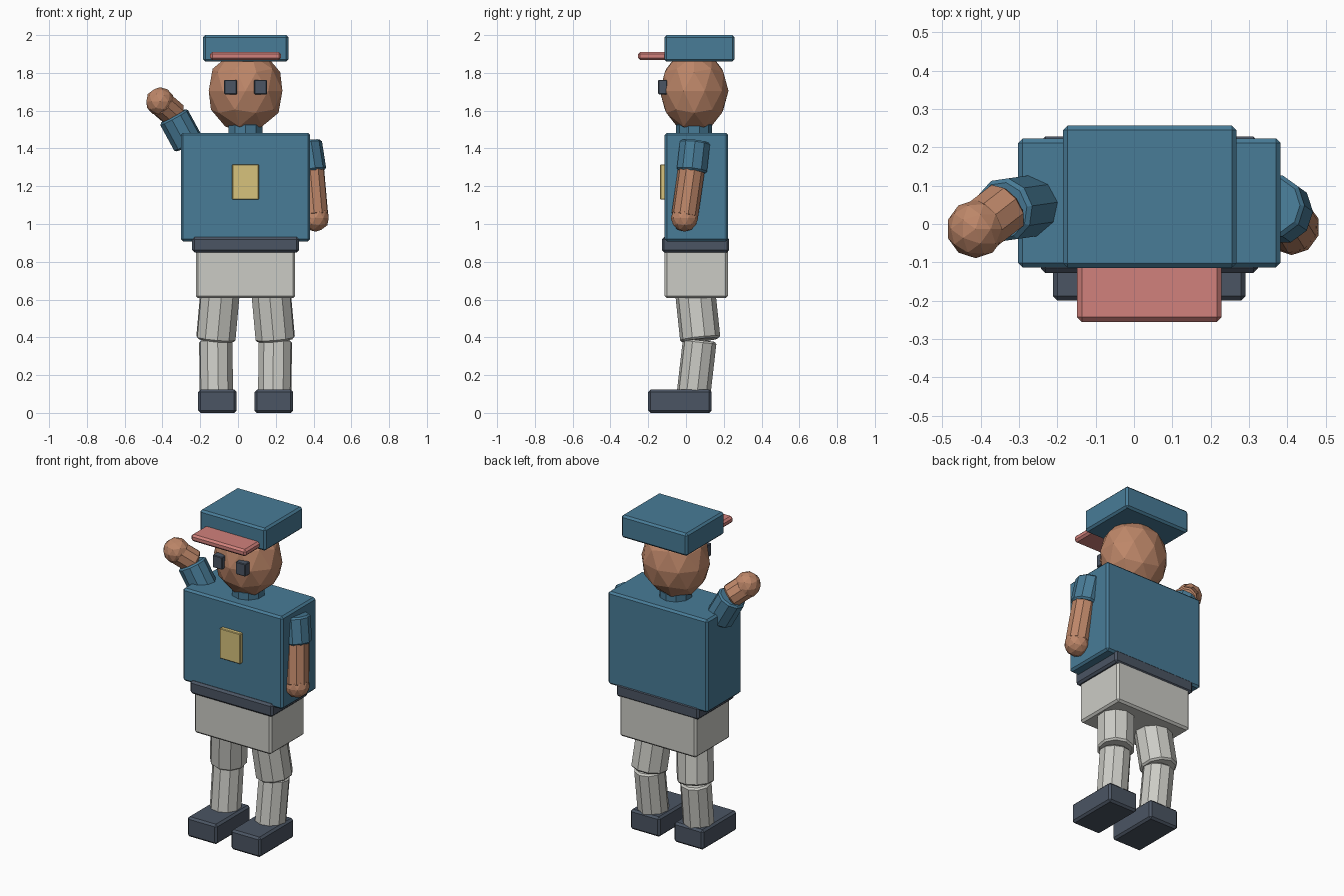
import bpy
from mathutils import Vector

if "Cube" in bpy.data.objects:
    bpy.data.objects.remove(bpy.data.objects["Cube"])

CX = 0.04  # body centre line


def material(name, rgb):
    m = bpy.data.materials.new(name)
    m.diffuse_color = (*rgb, 1)
    m.use_nodes = True
    m.node_tree.nodes["Principled BSDF"].inputs["Base Color"].default_value = m.diffuse_color
    return m


BLUE = material("blue_cloth", (0.065, 0.20, 0.31))
SKIN = material("skin", (0.51, 0.24, 0.14))
DARK = material("dark_leather", (0.07, 0.09, 0.125))
PALE = material("pale_cloth", (0.60, 0.60, 0.56))
GOLD = material("gold", (0.68, 0.54, 0.20))
PINK = material("pink", (0.64, 0.22, 0.20))


def finish(name, mat, bevel=0.0):
    ob = bpy.context.object
    ob.name = name
    ob.data.materials.append(mat)
    if bevel:
        mod = ob.modifiers.new("bevel", 'BEVEL')
        mod.width = bevel
        mod.segments = 1
        mod.limit_method = 'ANGLE'
        mod.angle_limit = 1.0
    return ob


def box(name, mat, x, y, z, bevel=0.012):
    """Bevelled box from (min, max) ranges."""
    bpy.ops.mesh.primitive_cube_add(
        size=1, location=[(a + b) / 2 for a, b in (x, y, z)])
    ob = bpy.context.object
    ob.scale = [b - a for a, b in (x, y, z)]
    bpy.ops.object.transform_apply(location=False, rotation=False, scale=True)
    return finish(name, mat, bevel)


def limb(name, mat, start, end, radius, bevel=0.01):
    """Ten-sided cylinder between two points."""
    a, b = Vector(start), Vector(end)
    bpy.ops.mesh.primitive_cylinder_add(
        vertices=10, radius=radius, depth=(b - a).length, location=(a + b) / 2)
    ob = finish(name, mat, bevel)
    ob.rotation_euler = (b - a).to_track_quat('Z', 'Y').to_euler()
    return ob


def ball(name, mat, centre, radii):
    bpy.ops.mesh.primitive_ico_sphere_add(subdivisions=2, radius=1, location=centre)
    bpy.context.object.scale = radii
    return finish(name, mat)


# Cap
box("cap", BLUE, (-0.185, 0.267), (-0.115, 0.257), (1.86, 2.0))
box("cap_visor", PINK, (-0.148, 0.228), (-0.255, -0.09), (1.868, 1.911))

# Head and collar
ball("head", SKIN, (CX, 0.043, 1.705), (0.205, 0.182, 0.222))
limb("collar", BLUE, (CX, 0.043, 1.45), (CX, 0.043, 1.535), 0.095)

# Torso, belt, hips and badge
box("torso", BLUE, (-0.302, 0.382), (-0.113, 0.223), (0.908, 1.483))
box("belt", DARK, (-0.243, 0.323), (-0.128, 0.228), (0.85, 0.93))
box("hips", PALE, (-0.223, 0.303), (-0.113, 0.222), (0.607, 0.88))
box("badge", GOLD, (-0.031, 0.111), (-0.137, -0.10), (1.129, 1.316), 0.004)

# Eyes, legs and shoes on both sides of the centre line
for side, s in (("right", -1), ("left", 1)):
    def span(a, b):
        return sorted((CX + s * a, CX + s * b))

    def at(d, y, z):
        return (CX + s * d, y, z)

    box(side + "_eye", DARK, span(0.046, 0.113), (-0.147, -0.10), (1.686, 1.763), 0.004)
    limb(side + "_thigh", PALE, at(0.134, 0.048, 0.65), at(0.158, 0.076, 0.385), 0.107)
    limb(side + "_shin", PALE, at(0.158, 0.073, 0.385), at(0.154, 0.038, 0.08), 0.09)
    box(side + "_shoe", DARK, span(0.048, 0.251), (-0.2, 0.135), (0.0, 0.123))

# Lowered arm
limb("lowered_sleeve", BLUE, (0.360, 0.048, 1.435), (0.385, 0.030, 1.275), 0.084)
limb("lowered_forearm", SKIN, (0.386, 0.030, 1.30), (0.409, -0.007, 1.04), 0.071)
ball("lowered_hand", SKIN, (0.411, -0.008, 1.032), (0.073,) * 3)

# Waving arm
limb("waving_sleeve", BLUE, (-0.260, 0.048, 1.420), (-0.343, 0.036, 1.572), 0.084)
limb("waving_forearm", SKIN, (-0.333, 0.046, 1.575), (-0.408, -0.012, 1.640), 0.071)
ball("waving_hand", SKIN, (-0.413, -0.013, 1.648), (0.076,) * 3)
